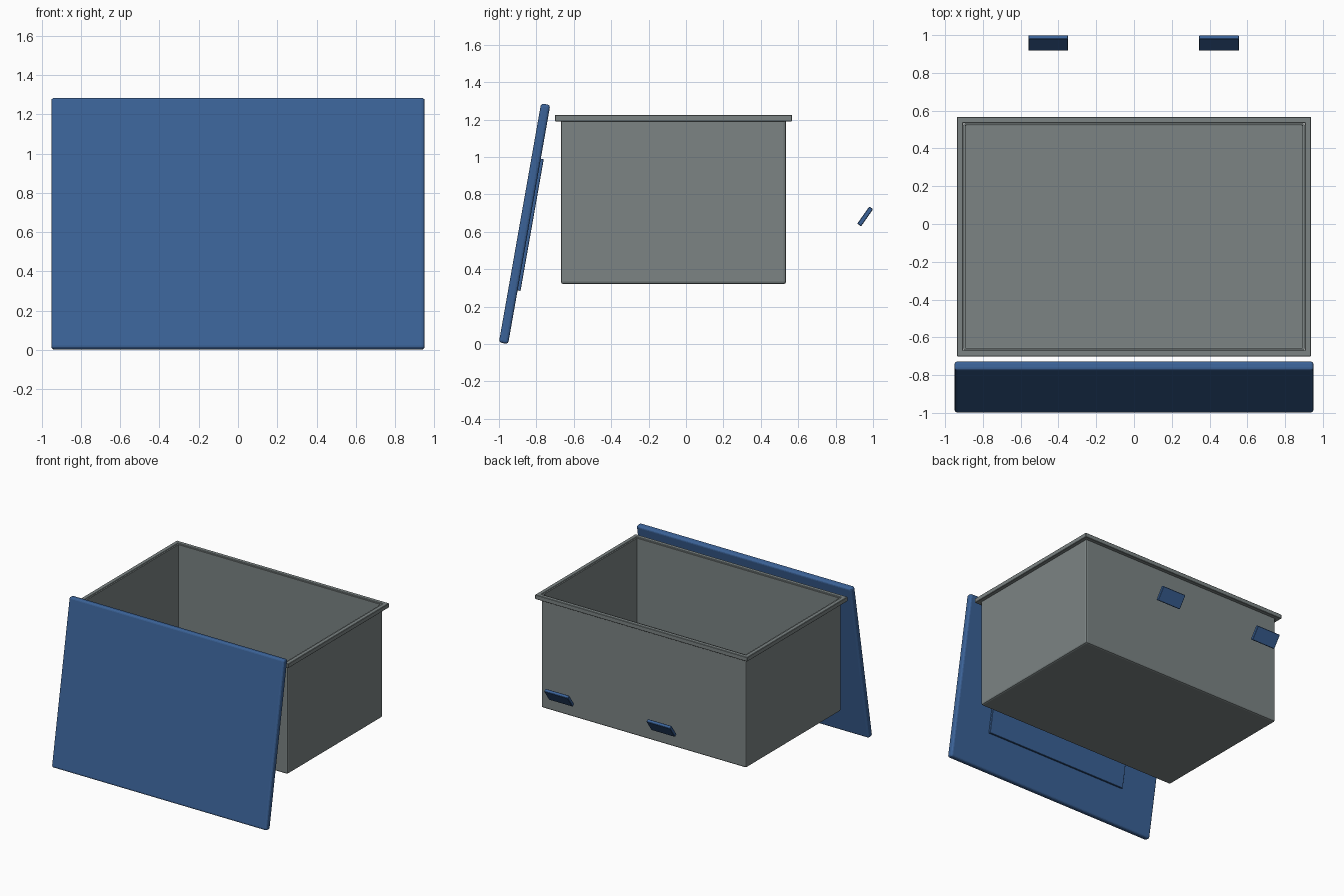
import bpy, bmesh, math
from mathutils import Vector

if "Cube" in bpy.data.objects:
    bpy.data.objects.remove(bpy.data.objects["Cube"])


def material(name, rgb):
    m = bpy.data.materials.new(name)
    m.diffuse_color = (*rgb, 1)
    m.use_nodes = True
    m.node_tree.nodes["Principled BSDF"].inputs["Base Color"].default_value = m.diffuse_color
    return m


GREY = material("warm_grey", (0.20, 0.23, 0.23))
BLUE = material("lid_blue", (0.043, 0.122, 0.31))


def add_object(name, bm, mat, loc=(0, 0, 0), tilt=0):
    bmesh.ops.recalc_face_normals(bm, faces=bm.faces)
    me = bpy.data.meshes.new(name)
    bm.to_mesh(me)
    bm.free()
    me.materials.append(mat)
    ob = bpy.data.objects.new(name, me)
    ob.location = loc
    ob.rotation_euler = (math.radians(tilt), 0, 0)
    bpy.context.collection.objects.link(ob)
    return ob


def box(size):
    bm = bmesh.new()
    bmesh.ops.create_cube(bm, size=1)
    bmesh.ops.scale(bm, vec=Vector(size), verts=bm.verts)
    return bm


def bevel(ob, width, segments):
    b = ob.modifiers.new("bevel", 'BEVEL')
    b.width = width
    b.segments = segments


def slab(name, size, loc, tilt, width, segments=2):
    ob = add_object(name, box(size), BLUE, loc, tilt)
    bevel(ob, width, segments)
    return ob


CY = -0.067  # centre of the container in y

# Open container: bevelled box without a top, thin walls
bm = box((1.81, 1.204, 0.90))
top = [f for f in bm.faces if f.normal.z > 0.9]
bmesh.ops.delete(bm, geom=top, context='FACES_ONLY')
tub = add_object("container", bm, GREY, (0, CY, 0.77))
bevel(tub, 0.013, 2)
sol = tub.modifiers.new("walls", 'SOLIDIFY')
sol.thickness = 0.012
sol.offset = -1

# Rim: rectangular frame around the top edge
bm = bmesh.new()
loops = []
for hx, hy, z in ((0.937, 0.634, 1.19), (0.937, 0.634, 1.225),
                  (0.904, 0.601, 1.225), (0.904, 0.601, 1.19)):
    loops.append([bm.verts.new((sx * hx, CY + sy * hy, z))
                  for sx, sy in ((-1, -1), (1, -1), (1, 1), (-1, 1))])
for i in range(4):
    a, b = loops[i], loops[(i + 1) % 4]
    for k in range(4):
        n = (k + 1) % 4
        bm.faces.new((a[k], a[n], b[n], b[k]))
rim = add_object("rim", bm, GREY)
bevel(rim, 0.003, 1)

# Lid leaning against the front, with a raised panel on its inner face
TILT = -10
lid_centre = Vector((0, -0.863, 0.643))
t = math.radians(TILT)
inward = Vector((0, math.cos(t), math.sin(t)))
slab("lid", (1.90, 0.05, 1.298), lid_centre, TILT, 0.015, 3)
slab("lid_inner_panel", (1.27, 0.03, 0.715), lid_centre + inward * 0.026, TILT, 0.002, 1)

# Two loose clips behind the container
for side, x in (("left", -0.454), ("right", 0.45)):
    slab(side + "_clip", (0.21, 0.025, 0.112), (x, 0.958, 0.682), -35, 0.003, 1)
